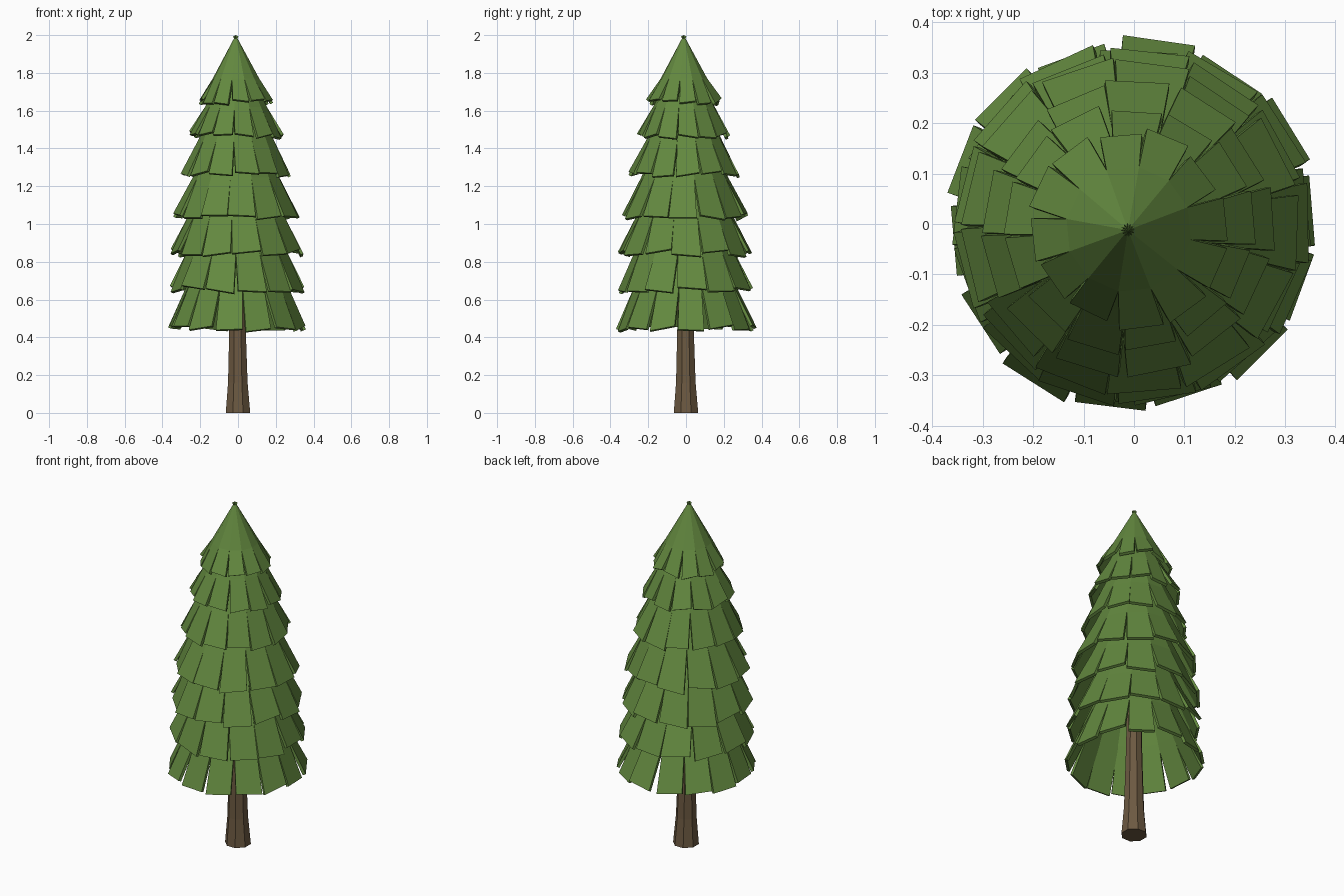
import bpy, bmesh, math, random
from mathutils import Vector

if "Cube" in bpy.data.objects:
    bpy.data.objects.remove(bpy.data.objects["Cube"])

random.seed(4)


def material(name, col):
    m = bpy.data.materials.new(name)
    m.diffuse_color = (*col, 1)
    m.use_nodes = True
    m.node_tree.nodes["Principled BSDF"].inputs["Base Color"].default_value = m.diffuse_color
    return m


green = material("needle green", (0.125, 0.25, 0.05))
brown = material("bark brown", (0.15, 0.1, 0.053))


def finish(bm, name, mat):
    bmesh.ops.recalc_face_normals(bm, faces=bm.faces)
    me = bpy.data.meshes.new(name)
    bm.to_mesh(me)
    bm.free()
    me.materials.append(mat)
    ob = bpy.data.objects.new(name, me)
    bpy.context.collection.objects.link(ob)
    return ob


def polar(r, a, z):
    lean = -0.006 * z
    return Vector((r * math.cos(a) + lean, r * math.sin(a) + lean, z))


# Trunk: eight-sided, flared at the base
bm = bmesh.new()
rings = []
for r, z in [(0.07, 0), (0.056, 0.16), (0.047, 0.45), (0.03, 1.2)]:
    rings.append([bm.verts.new(polar(r, math.tau * (i + 0.5) / 8, z)) for i in range(8)])
for lo, hi in zip(rings, rings[1:]):
    for i in range(8):
        j = (i + 1) % 8
        bm.faces.new((lo[i], lo[j], hi[j], hi[i]))
bm.faces.new(rings[0])
bm.faces.new(rings[-1])
finish(bm, "trunk", brown)


def slat(bm, a, half, r, z, apex, slit, thick, keep):
    """One thick wedge of a cone whose lower end is cut free from its neighbours."""
    slope = r / (apex - z)
    zm = z + slit
    rm = (apex - zm) * slope
    shift, twist = random.uniform(-.03, .03), random.uniform(-.013, .013)
    lift, drop = random.uniform(-.004, .014), random.uniform(-.012, .012)
    outer = [polar(0, a, apex), polar(rm, a - half, zm), polar(rm, a + half, zm),
             polar(r + lift, a + half * keep + shift, z + drop + twist),
             polar(r + lift, a - half * keep + shift, z + drop - twist)]
    inward = Vector((-math.cos(a), -math.sin(a), -slope)).normalized() * thick
    o = [bm.verts.new(p) for p in outer]
    n = [bm.verts.new(p + inward) for p in outer]
    for f in ((0, 1, 2), (1, 4, 3, 2)):
        bm.faces.new([o[k] for k in f])
        bm.faces.new([n[k] for k in reversed(f)])
    loop = (0, 1, 4, 3, 2)
    for p, q in zip(loop, loop[1:] + loop[:1]):
        bm.faces.new((o[q], o[p], n[p], n[q]))


# Foliage tiers: bottom height, radius, apex height, slat count, slit length, kept width
tiers = [
    (0.45, 0.365, 1.30, 14, 0.24, 0.86),
    (0.655, 0.355, 1.45, 13, 0.20, 0.91),
    (0.845, 0.345, 1.62, 13, 0.20, 0.92),
    (1.045, 0.325, 1.75, 13, 0.20, 0.92),
    (1.265, 0.285, 1.88, 13, 0.18, 0.90),
    (1.47, 0.24, 1.95, 13, 0.15, 0.88),
    (1.65, 0.19, 2.00, 12, 0.12, 0.84),
]
for t, (z, r, apex, n, slit, keep) in enumerate(tiers):
    bm = bmesh.new()
    start = random.uniform(0, 1)
    for i in range(n):
        slat(bm, math.tau * (i + start) / n, math.pi / n, r, z, apex, slit, 0.016, keep)
    finish(bm, f"foliage_tier_{t + 1}", green)
